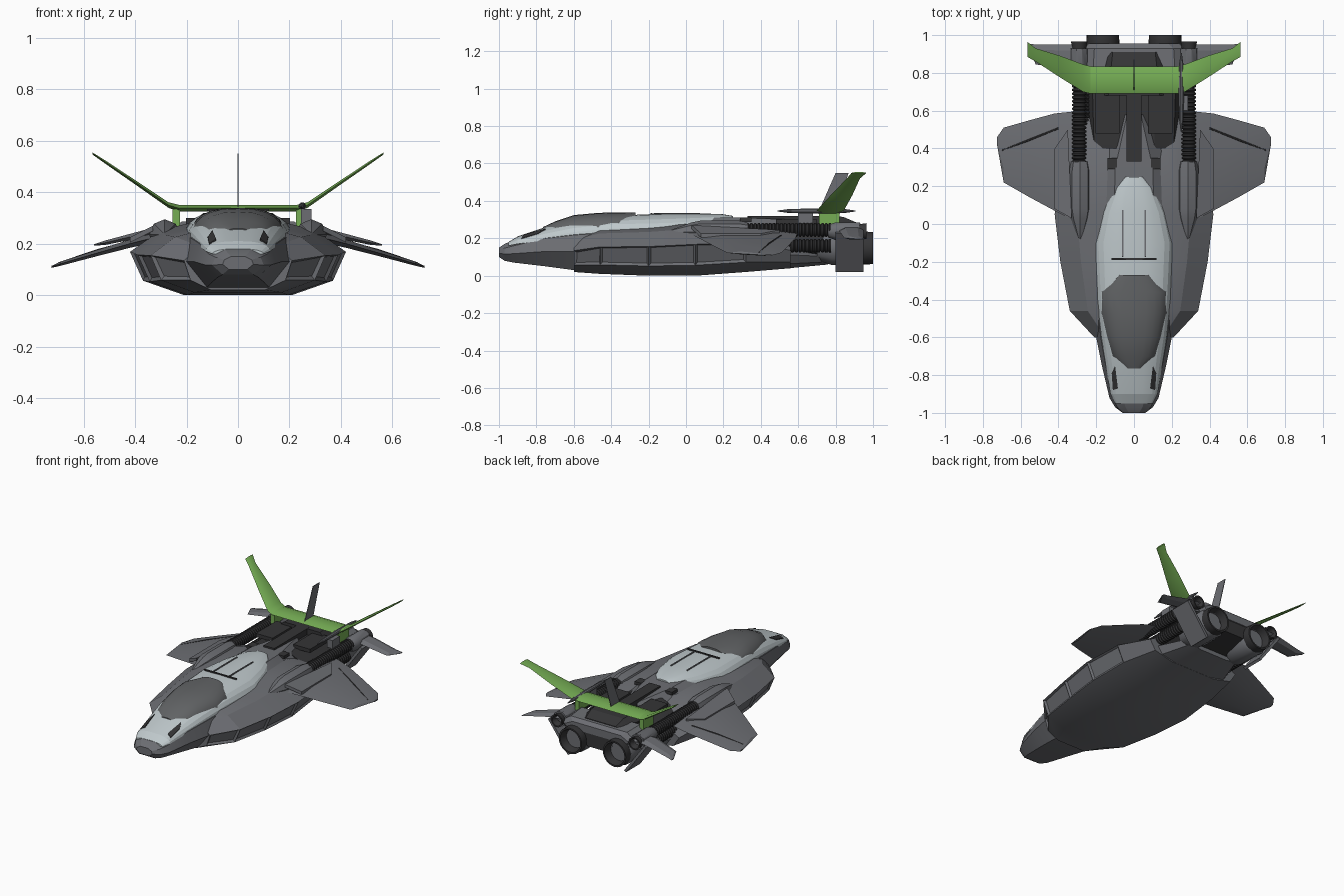
import bpy, bmesh, math
from mathutils import Vector

default_cube = bpy.data.objects.get("Cube")
if default_cube:
    bpy.data.objects.remove(default_cube, do_unlink=True)


def make_material(name, red, green, blue):
    material = bpy.data.materials.new(name)
    material.use_nodes = True
    colour = (red, green, blue, 1)
    material.diffuse_color = colour
    shader = material.node_tree.nodes["Principled BSDF"]
    shader.inputs["Base Color"].default_value = colour
    shader.inputs["Roughness"].default_value = 0.6
    return material


GREY = make_material("mid grey", .15, .155, .17)
LIGHT = make_material("light grey", .52, .58, .6)
GLASS = make_material("canopy grey", .12, .125, .13)
DARK = make_material("dark metal", .035, .035, .037)
GREEN = make_material("green", .18, .42, .09)


def finish(name, bm, material, sharp_angle=20):
    """Turn a bmesh into a named object, smooth except at sharp edges."""
    bmesh.ops.recalc_face_normals(bm, faces=bm.faces)
    mesh = bpy.data.meshes.new(name)
    bm.to_mesh(mesh)
    bm.free()
    mesh.materials.append(material)
    mesh.shade_smooth()
    mesh.set_sharp_from_angle(angle=math.radians(sharp_angle))
    part = bpy.data.objects.new(name, mesh)
    bpy.context.scene.collection.objects.link(part)


def loft(rings):
    """Skin a row of closed rings and cap both ends."""
    bm = bmesh.new()
    rows = [[bm.verts.new(point) for point in ring] for ring in rings]
    for near, far in zip(rows, rows[1:]):
        for i in range(len(near)):
            bm.faces.new((near[i - 1], near[i], far[i], far[i - 1]))
    bm.faces.new(rows[0])
    bm.faces.new(rows[-1])
    return bm


def hull(stations, shape):
    """Scale one half cross-section along y; a station is y, half width, bottom, top."""
    rings = []
    for y, width, bottom, top in stations:
        half = [Vector((width * u, y, bottom + (top - bottom) * v)) for u, v in shape]
        rings.append(half + [Vector((-p.x, p.y, p.z)) for p in reversed(half) if p.x > 1e-6])
    return loft(rings)


def blade(name, stations, root, tip, material, side=1):
    """Tapering wing along x; a station is x, leading y, trailing y, z."""
    rings = []
    for i, (x, front, back, z) in enumerate(stations):
        thickness = root + (tip - root) * i / (len(stations) - 1)
        inset = (back - front) / 4
        up = Vector((0, 0, thickness / 2))
        lead, trail = Vector((side * x, front, z)), Vector((side * x, back, z))
        crown = [lead + Vector((0, inset, 0)), trail - Vector((0, inset, 0))]
        rings.append([lead, crown[0] + up, crown[1] + up, trail, crown[1] - up, crown[0] - up])
    finish(name, loft(rings), material)


def plate(name, outline, offset, material):
    """Extrude an outline by an offset, centred on the outline."""
    half = Vector(offset) / 2
    rings = [[Vector(point) + shift for point in outline] for shift in (-half, half)]
    finish(name, loft(rings), material)


def box(name, centre, size, material):
    bm = bmesh.new()
    bmesh.ops.create_cube(bm, size=1)
    bmesh.ops.scale(bm, vec=size, verts=bm.verts)
    bmesh.ops.translate(bm, vec=centre, verts=bm.verts)
    finish(name, bm, material)


def lathe(name, x, z, profile, material, sides=24):
    """Turn a profile of y, radius pairs about a fore-and-aft axis."""
    turns = [math.tau * i / sides for i in range(sides)]
    rings = [[(x + radius * math.cos(a), y, z + radius * math.sin(a)) for a in turns]
             for y, radius in profile]
    finish(name, loft(rings), material, 35)


# Half cross-sections, from bottom to top
FACETED = [(.6, 0), (1, .4), (.88, .75), (.45, 1)]
CHINED = [(.5, 0), (.88, .2), (1, .6), (.72, .9), (.45, 1)]
BLOCK = [(.9, 0), (1, .4), (.75, 1)]
quarter = [math.pi / 2 * i / 6 for i in range(7)]
DOMED = [(abs(math.cos(a)) ** .75, math.sin(a)) for a in quarter]

# Nose and central fuselage
finish("fuselage", hull([
    (-1, .06, .1, .15), (-.97, .1, .08, .17), (-.92, .13, .07, .19), (-.75, .17, .05, .25),
    (-.6, .2, .03, .28), (-.3, .24, .02, .31), (0, .24, .02, .31), (.3, .22, .03, .31),
    (.58, .08, .05, .3)], FACETED), GREY)

# Wide lower body with recessed side panels
body = hull([(-.6, .21, .02, .21), (-.46, .34, .01, .25), (-.2, .39, 0, .26),
             (.05, .42, 0, .28), (.32, .4, .02, .28), (.56, .34, .04, .2)], CHINED)
bmesh.ops.recalc_face_normals(body, faces=body.faces)
centres = [(face, face.calc_center_median()) for face in body.faces]
panels = [face for face, c in centres if c.y < .2 and abs(c.x) > .2 and .06 < c.z < .14]
bmesh.ops.inset_individual(body, faces=panels, thickness=.016, depth=-.012)
finish("lower_body", body, GREY)
finish("rear_belly", hull([(.3, .34, .02, .2), (.55, .28, .04, .16), (.76, .2, .06, .13)],
                          CHINED), GREY)

# Light upper shell and canopy
finish("upper_shell", hull([
    (-.95, .1, .16, .18), (-.9, .125, .17, .21), (-.75, .15, .19, .26), (-.6, .175, .21, .3),
    (-.4, .195, .23, .32), (-.1, .21, .23, .333), (.06, .17, .25, .333), (.19, .11, .28, .33),
    (.25, .05, .3, .32)], DOMED), LIGHT, 12)
finish("canopy", hull([
    (-.765, .05, .23, .26), (-.7, .125, .22, .29), (-.6, .155, .22, .324), (-.47, .18, .23, .336),
    (-.36, .18, .25, .339), (-.27, .09, .3, .338)], DOMED), GLASS, 25)
box("shell_slot", (0, -.185, .331), (.24, .01, .008), DARK)

# Ribbed hose profile
ribs = []
for i in range(24):
    start = .3 + i / 50
    ribs += [(start, .029), (start + .006, .038), (start + .014, .038)]

for side in (1, -1):
    # Shell details
    plate("nose_light", [(side * .085, -.87, .214), (side * .112, -.88, .196),
                         (side * .118, -.79, .222), (side * .1, -.75, .248)],
          (0, 0, .009), DARK)
    box("shell_stripe", (side * .06, -.05, .332), (.008, .25, .006), GREY)
    box("deck_vent", (side * .115, .32, .3), (.05, .06, .02), DARK)

    # Wings and tail surfaces
    blade("main_wing", [(.28, 0, .6, .235), (.42, .07, .585, .2), (.55, .14, .55, .163),
                        (.69, .22, .51, .122), (.725, .42, .46, .11)], .04, .008, GREY, side)
    blade("wing_stripe", [(.4, .5, .513, .214), (.55, .44, .453, .174), (.7, .385, .396, .123)],
          .008, .008, DARK, side)
    plate("wing_root_fairing", [(side * .33, .03, .26), (side * .42, .08, .215),
                                (side * .42, .4, .215), (side * .35, .5, .235)],
          (0, 0, .02), GREY)
    blade("tail_plane", [(.26, .82, .95, .25), (.36, .82, .95, .24), (.52, .845, .95, .203),
                         (.56, .93, .955, .195)], .04, .005, GREY, side)
    plate("lower_tail_fin", [(side * .36, .8, .23), (side * .21, .8, .025),
                             (side * .21, .95, .025), (side * .36, .95, .23)],
          (side * .014, 0, -.01), GREY)

    # Shoulder pods and hoses
    lathe("shoulder_pod", side * .285, .235,
          [(-.08, .01), (.03, .05), (.08, .06), (.28, .06), (.33, .05)], GREY, 8)
    lathe("upper_hose", side * .29, .245, ribs, DARK, 14)
    lathe("lower_hose", side * .265, .16, ribs, DARK, 14)

    # Engine housings and hollow nozzles
    lathe("engine_housing", side * .165, .15,
          [(.7, .07), (.78, .098), (.93, .1), (.95, .09)], GREY, 10)
    lathe("main_nozzle", side * .165, .148,
          [(.9, .075), (.95, .088), (1, .086), (1, .075), (.92, .055), (.9, .02)], DARK)
    lathe("small_housing", side * .29, .238, [(.76, .035), (.8, .05), (.93, .05)], GREY, 10)
    lathe("small_nozzle", side * .29, .238,
          [(.91, .035), (.965, .043), (.965, .034), (.93, .02)], DARK)
    box("wing_mount", (side * .24, .765, .3), (.03, .11, .07), GREEN)
    box("deck_plate", (side * .14, .59, .288), (.125, .22, .025), DARK)

# Dark engine deck
finish("engine_core", hull([(.4, .24, .09, .28), (.72, .25, .08, .28), (.95, .12, .12, .24)],
                           FACETED), DARK)
box("deck_spine", (0, .515, .3), (.08, .37, .04), DARK)
finish("deck_hump", hull([(.68, .18, .25, .32), (.84, .16, .25, .315), (.91, .15, .25, .285)],
                         BLOCK), DARK)
finish("rear_collar", hull([(.8, .29, .2, .287), (.93, .28, .2, .28), (.955, .24, .21, .26)],
                           BLOCK), GREY)

# Raised green wing with central fin
half_wing = [(.23, .69, .835, .338), (.27, .7, .845, .35), (.39, .775, .89, .432),
             (.52, .86, .93, .52), (.565, .885, .965, .55)]
blade("raised_centre", [(-x, *rest) for x, *rest in half_wing[:1]] + half_wing[:1],
      .026, .026, GREEN)
for side in (1, -1):
    blade("raised_wing", half_wing, .026, .008, GREEN, side)
plate("central_fin", [(0, .71, .345), (0, .8, .55), (0, .87, .55), (0, .8, .345)],
      (.004, 0, 0), GREY)

# Slender probe on the left side
lathe("probe", .25, .346, [(.49, .003), (.55, .011), (.7, .015), (.85, .011), (.905, .003)],
      GREY, 10)
box("probe_mount", (.265, .64, .308), (.04, .08, .055), GREY)
